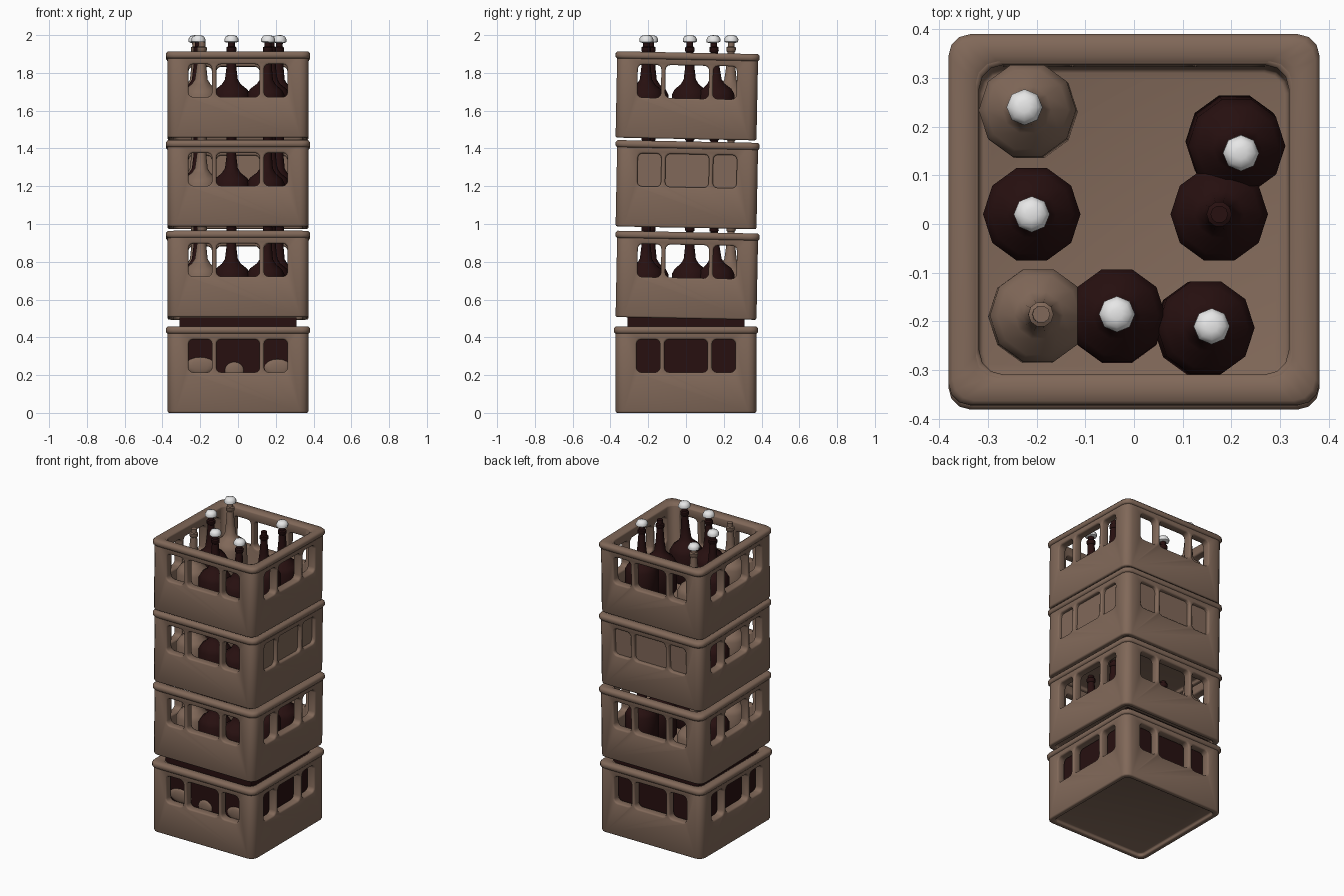
import bpy, bmesh
from math import pi, sin, cos, radians
from mathutils import Vector

cube = bpy.data.objects.get("Cube")
if cube:
    bpy.data.objects.remove(cube)


def material(name, color, rough=0.6):
    m = bpy.data.materials.new(name)
    m.use_nodes = True
    m.diffuse_color = (*color, 1)
    bsdf = m.node_tree.nodes["Principled BSDF"]
    bsdf.inputs["Base Color"].default_value = (*color, 1)
    bsdf.inputs["Roughness"].default_value = rough
    return m


BROWN = material("crate brown", (0.22, 0.14, 0.10))
DARK = material("dark glass", (0.02, 0.005, 0.005))
WHITE = material("cap white", (0.8, 0.8, 0.8))


def add(name, bm, mat, smooth=True):
    bmesh.ops.recalc_face_normals(bm, faces=bm.faces)
    mesh = bpy.data.meshes.new(name)
    bm.to_mesh(mesh)
    bm.free()
    mesh.materials.append(mat)
    ob = bpy.data.objects.new(name, mesh)
    bpy.context.collection.objects.link(ob)
    if smooth:
        smooth_shade(ob)
    return ob


def smooth_shade(ob):
    bpy.ops.object.select_all(action="DESELECT")
    ob.select_set(True)
    bpy.context.view_layer.objects.active = ob
    bpy.ops.object.shade_smooth_by_angle(angle=radians(50))


def rounded_square(half, r, z):
    pts = []
    for q in range(4):
        cx = (half - r) * (1 if q in (0, 3) else -1)
        cy = (half - r) * (1 if q in (0, 1) else -1)
        for i in range(4):
            a = q * pi / 2 + i * pi / 6
            pts.append(Vector((cx + r * cos(a), cy + r * sin(a), z)))
    return pts


def loft(rings, closed=False):
    bm = bmesh.new()
    loops = [[bm.verts.new(p) for p in ring] for ring in rings]
    pairs = list(zip(loops, loops[1:]))
    if closed:
        pairs.append((loops[-1], loops[0]))
    for a, b in pairs:
        n = len(a)
        for i in range(n):
            j = (i + 1) % n
            bm.faces.new((a[i], a[j], b[j], b[i]))
    if not closed:
        bm.faces.new(loops[0])
        bm.faces.new(loops[-1])
    return bm


def box(size, loc, round_axis=None, r=0.025):
    bm = bmesh.new()
    bmesh.ops.create_cube(bm, size=1)
    bmesh.ops.scale(bm, vec=size, verts=bm.verts)
    if round_axis is not None:
        edges = [e for e in bm.edges
                 if abs((e.verts[0].co - e.verts[1].co)[round_axis]) > 1e-4]
        bmesh.ops.bevel(bm, geom=edges, offset=r, segments=3,
                        profile=0.5, affect="EDGES")
    bmesh.ops.translate(bm, vec=loc, verts=bm.verts)
    return bm


# Crate shell: outside, rim and inside in one lofted skin
H = 0.45
WINDOWS = [(-0.2, 0.125), (0, 0.23), (0.2, 0.125)]
shell = add("crate_1", loft([
    rounded_square(half, r, z) for half, r, z in (
        (0.34, 0.03, 0.02), (0.34, 0.03, 0), (0.373, 0.045, 0),
        (0.373, 0.045, H), (0.318, 0.05, H), (0.318, 0.05, 0.04))]), BROWN, False)

# Three rounded windows cut through each pair of opposite walls
cutters = []
for axis in (0, 1):
    for c, w in WINDOWS:
        size, loc = [w, w, 0.175], [c, c, 0.302]
        size[axis], loc[axis] = 1, 0
        cutters.append(add("window_cutter", box(size, loc, axis), BROWN, False))
        cutters[-1].hide_render = True
        mod = shell.modifiers.new("window", "BOOLEAN")
        mod.operation, mod.solver, mod.object = "DIFFERENCE", "EXACT", cutters[-1]
bevel = shell.modifiers.new("soft edges", "BEVEL")
bevel.width, bevel.segments = 0.009, 2
bevel.limit_method, bevel.angle_limit = "ANGLE", radians(40)
bevel.use_clamp_overlap = False
bpy.context.view_layer.objects.active = shell
for mod in list(shell.modifiers):
    bpy.ops.object.modifier_apply(modifier=mod.name)
for c in cutters:
    bpy.data.objects.remove(c)
smooth_shade(shell)

# Lip around the top of each crate
rim = add("crate_rim_1", loft([
    rounded_square(half, 0.045, z) for half, z in (
        (0.33, 0.425), (0.374, 0.42), (0.381, 0.428), (0.381, 0.447),
        (0.372, 0.457), (0.335, 0.457), (0.322, 0.448))], closed=True), BROWN)
rim.parent = shell

# Stack of four, the upper ones leaning slightly
BASES = (0, 0.5, 0.98, 1.45)
crates = [shell]
for n, z in enumerate(BASES[1:], 2):
    crate, lip = shell.copy(), rim.copy()
    crate.name, lip.name = f"crate_{n}", f"crate_rim_{n}"
    lip.parent = crate
    crate.location.z = z
    crate.rotation_euler.x = -0.02
    for ob in (crate, lip):
        bpy.context.collection.objects.link(ob)
    crates.append(crate)

# Panels closing the left and back windows of the third crate
for axis, name in ((0, "left_panel"), (1, "back_panel")):
    size, loc = [0.56, 0.56, 0.21], [0, 0, 0.302]
    size[axis], loc[axis] = 0.009, 0.345
    panel = add(name, box(size, loc), BROWN, False)
    panel.parent = crates[2]


def lathe(name, profile, sides, mat):
    return add(name, loft([[Vector((r * cos(2 * pi * i / sides),
                                    r * sin(2 * pi * i / sides), z))
                            for i in range(sides)] for r, z in profile]), mat)


BOTTLE = [(0.09, 0), (0.1, 0.015), (0.1, 0.195), (0.085, 0.222), (0.05, 0.25),
          (0.034, 0.275), (0.026, 0.34), (0.02, 0.42), (0.026, 0.425),
          (0.026, 0.445), (0.018, 0.45), (0.018, 0.475)]
CAP = [(0.026, 0.47), (0.037, 0.475), (0.037, 0.49), (0.028, 0.505), (0.012, 0.51)]

# Bottles: position, lean of the top, glass colour, capped or open
BOTTLES = [(-0.215, 0.23, -0.01, 0.01, BROWN, True),
           (-0.21, 0.02, 0, 0, DARK, True),
           (-0.2, -0.19, 0.01, 0.005, BROWN, False),
           (-0.035, -0.19, 0, 0.005, DARK, True),
           (0.14, -0.215, 0.02, 0.005, DARK, True),
           (0.175, 0.02, 0, 0, DARK, False),
           (0.205, 0.17, 0.015, -0.025, DARK, True)]
templates = {}


def instance(key, profile, sides, mat, name, loc, rot):
    if key not in templates:
        templates[key] = lathe(name, profile, sides, mat)
        ob = templates[key]
    else:
        ob = templates[key].copy()
        ob.name = name
        bpy.context.collection.objects.link(ob)
    ob.location, ob.rotation_euler = loc, rot


for n, z in enumerate(BASES[1:], 2):
    for k, (x, y, dx, dy, mat, capped) in enumerate(BOTTLES, 1):
        loc, rot = (x, y, z + 0.04), (-dy * 2, dx * 2, 0)
        instance(mat.name, BOTTLE, 10, mat, f"bottle_{n}_{k}", loc, rot)
        if capped:
            instance("cap", CAP, 8, WHITE, f"cap_{n}_{k}", loc, rot)

# Dark load filling the lowest crate, with bottle shoulders showing in front
add("bottom_load", box((0.622, 0.622, 0.46), (0, 0, 0.275)), DARK, False)
for x, w, z in ((-0.2, 0.08, 0.25), (-0.02, 0.05, 0.225), (0.21, 0.07, 0.24)):
    bm = bmesh.new()
    bmesh.ops.create_uvsphere(bm, u_segments=12, v_segments=8, radius=1)
    bmesh.ops.scale(bm, vec=(w, 0.012, 0.045), verts=bm.verts)
    bmesh.ops.translate(bm, vec=(x, -0.311, z), verts=bm.verts)
    add("bottle_shoulder", bm, BROWN)
